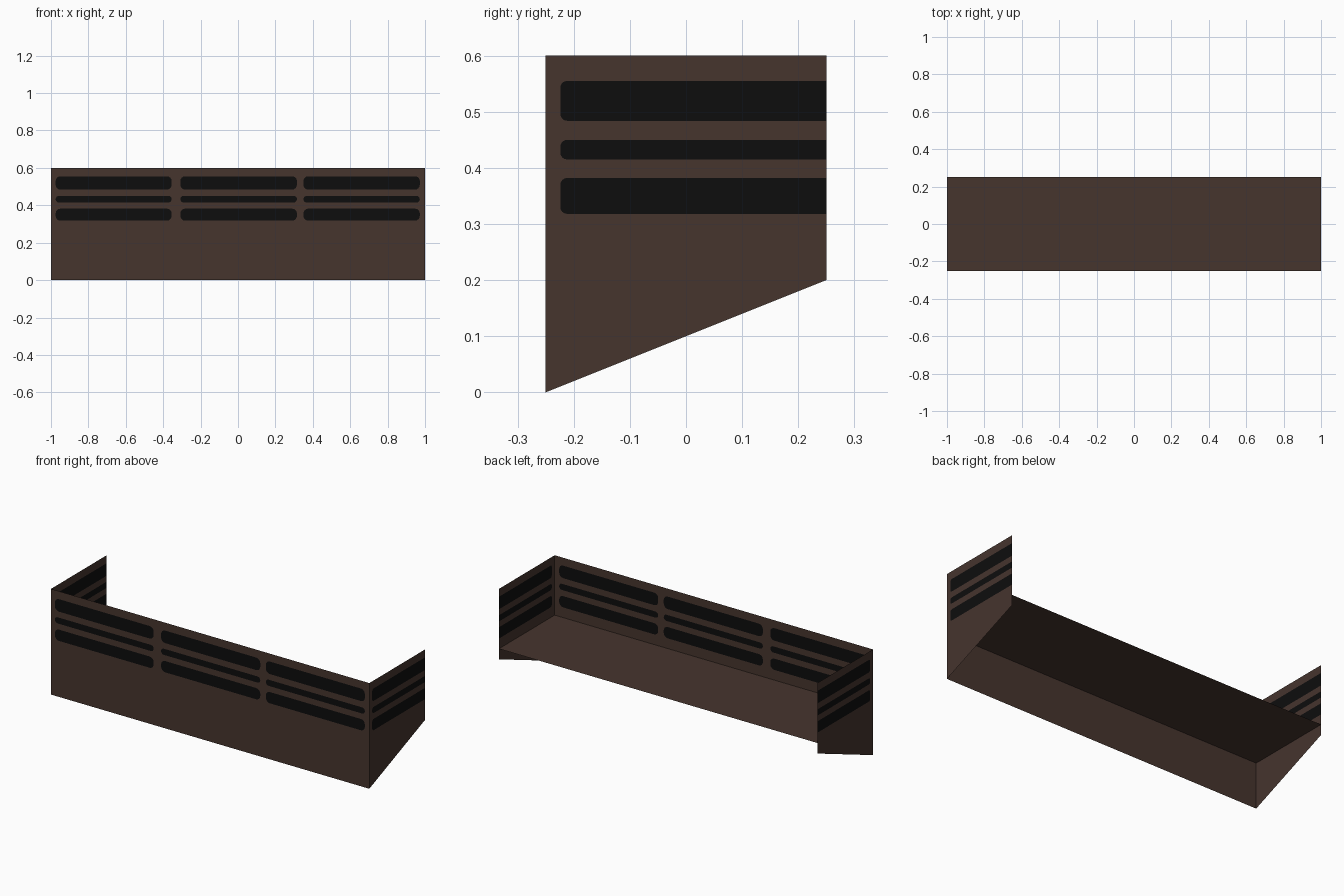
import bpy, math
from mathutils import Vector
from mathutils.geometry import delaunay_2d_cdt

if "Cube" in bpy.data.objects:
    bpy.data.objects.remove(bpy.data.objects["Cube"])


def material(name, rgb):
    m = bpy.data.materials.new(name)
    m.diffuse_color = (*rgb, 1)
    m.use_nodes = True
    m.node_tree.nodes["Principled BSDF"].inputs["Base Color"].default_value = m.diffuse_color
    return m


BROWN = material("dark_brown", (0.061, 0.035, 0.027))
BLACK = material("slot_black", (0.004, 0.004, 0.004))

# Heights of the three slot rows, shared by every panel
ROWS = [(0.318, 0.382), (0.415, 0.45), (0.484, 0.555)]


def slot(u0, u1, v0, v1, r, round_end=True):
    """Rounded slot outline; the far end can be left square."""
    r = min(r, (v1 - v0) * 0.48)
    pts = []
    corners = [(u0 + r, v0 + r, 180), (u1 - r, v0 + r, 270),
               (u1 - r, v1 - r, 0), (u0 + r, v1 - r, 90)]
    for cu, cv, start in corners:
        if cu > u0 + r and not round_end:
            pts.append((u1, v0 if start == 270 else v1))
            continue
        for i in range(5):
            a = math.radians(start + 22.5 * i)
            pts.append((cu + r * math.cos(a), cv + r * math.sin(a)))
    return pts


def panel(name, outline, slots, place, flip=False):
    """Thin sheet with the slots cut in as black faces."""
    verts, loops = [], []
    for loop in [outline] + slots:
        loops.append(list(range(len(verts), len(verts) + len(loop))))
        verts += [Vector(p) for p in loop]
    co, _, faces, _, _, src = delaunay_2d_cdt(verts, [], loops, 1, 1e-5)
    if flip:
        faces = [list(reversed(f)) for f in faces]
    me = bpy.data.meshes.new(name)
    me.from_pydata([place(p.x, p.y) for p in co], [], faces)
    me.materials.append(BROWN)
    me.materials.append(BLACK)
    for poly, ids in zip(me.polygons, src):
        poly.material_index = 1 if any(i > 0 for i in ids) else 0
    ob = bpy.data.objects.new(name, me)
    bpy.context.collection.objects.link(ob)
    return ob


# Front panel with three columns of slots
columns = [(-0.975, -0.355), (-0.308, 0.315), (0.35, 0.972)]
panel("front_panel", [(-1, 0), (1, 0), (1, 0.6), (-1, 0.6)],
      [slot(a, b, lo, hi, 0.025) for a, b in columns for lo, hi in ROWS],
      lambda u, v: (u, -0.25, v))

# Side panels with a sloping lower edge, slots running out at the back
for name, x in (("left_side", -1), ("right_side", 1)):
    panel(name, [(-0.25, 0), (0.25, 0.2), (0.25, 0.6), (-0.25, 0.6)],
          [slot(-0.224, 0.25, lo, hi, 0.012, False) for lo, hi in ROWS],
          lambda u, v, x=x: (x, u, v), flip=x < 0)

# Level floor
panel("floor", [(-1, -0.25), (1, -0.25), (1, 0.25), (-1, 0.25)], [],
      lambda u, v: (u, v, 0.26))
